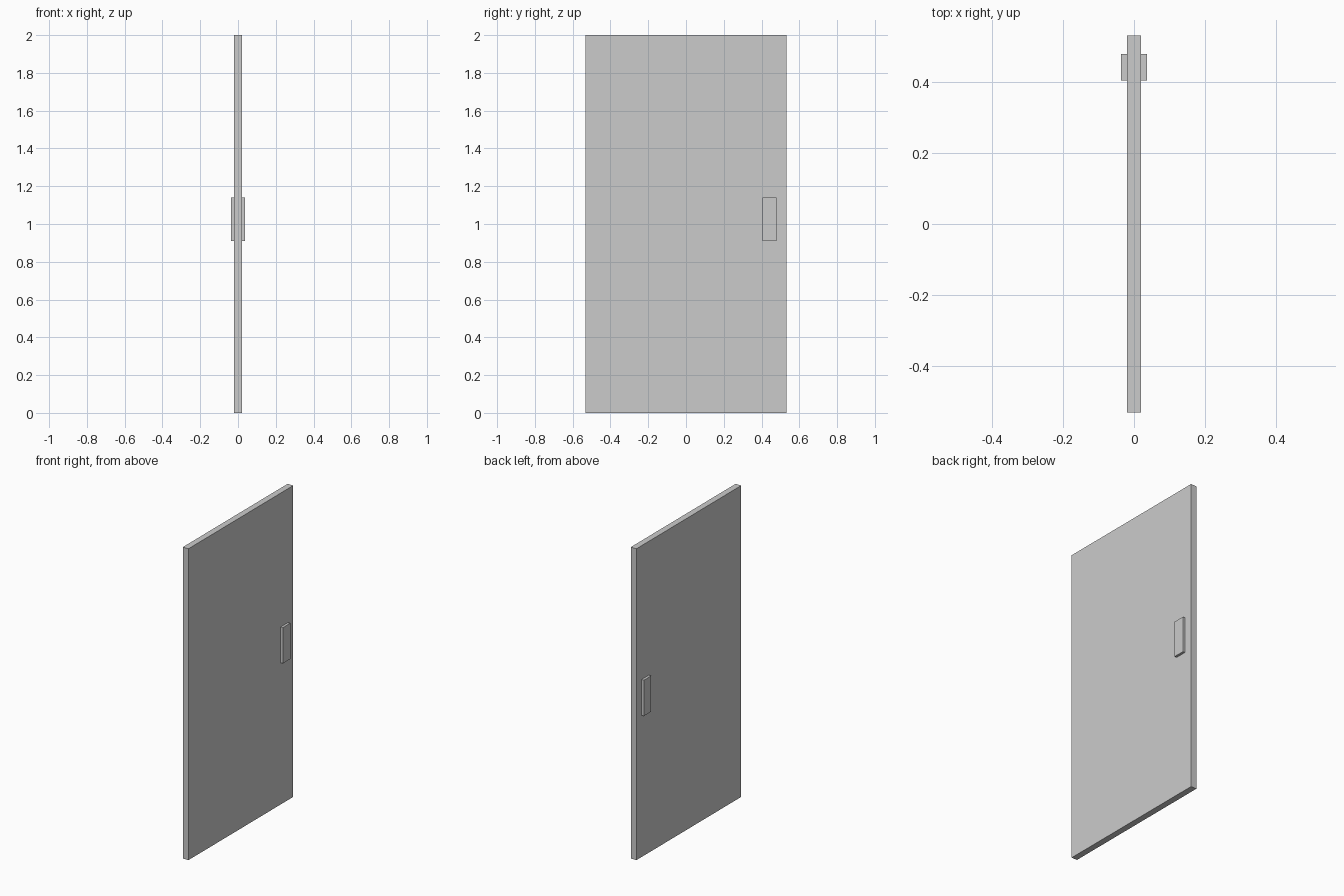
import bpy
from mathutils import Vector

cube = bpy.data.objects.get("Cube")
if cube:
    bpy.data.objects.remove(cube, do_unlink=True)

# One plain grey for the whole door
grey = bpy.data.materials.new("light_grey")
grey.use_nodes = True
colour = (0.6, 0.6, 0.6, 1)
grey.diffuse_color = colour
grey.node_tree.nodes["Principled BSDF"].inputs["Base Color"].default_value = colour


def box(name, low, high):
    low, high = Vector(low), Vector(high)
    bpy.ops.mesh.primitive_cube_add(size=1, location=(low + high) / 2)
    obj = bpy.context.object
    obj.name = name
    obj.scale = high - low
    bpy.ops.object.transform_apply(location=False, rotation=False, scale=True)
    obj.data.materials.append(grey)
    return obj


half_thick = 0.02
grip = 0.036

# Door leaf
box("door_panel", (-half_thick, -0.532, 0), (half_thick, 0.532, 2))

# Raised handle plate on each face
for name, x0, x1 in (("left_handle", half_thick, grip),
                     ("right_handle", -grip, -half_thick)):
    box(name, (x0, 0.405, 0.91), (x1, 0.479, 1.14))
